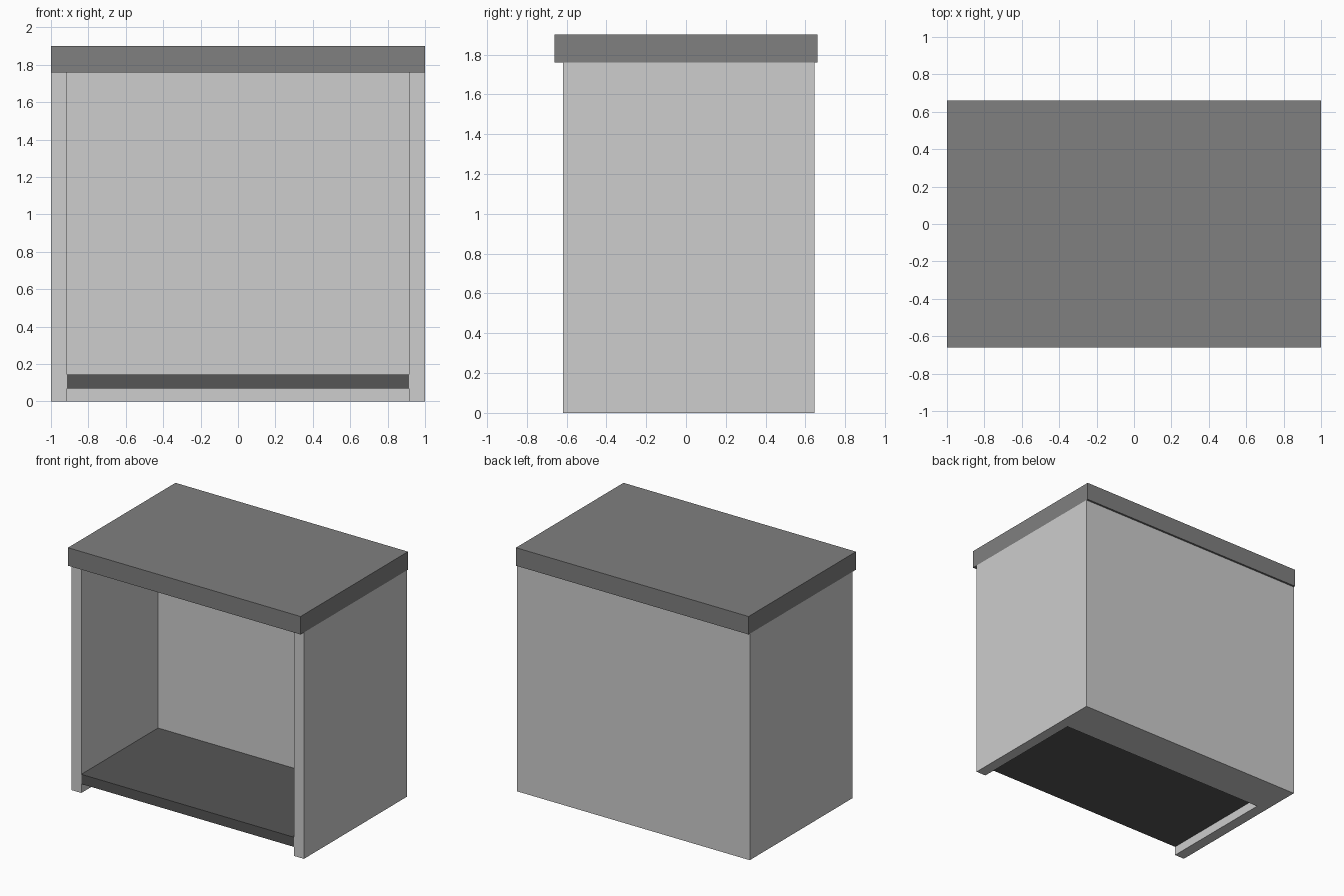
import bpy

if "Cube" in bpy.data.objects:
    bpy.data.objects.remove(bpy.data.objects["Cube"])


def material(name, v):
    m = bpy.data.materials.new(name)
    m.diffuse_color = (v, v, v, 1)
    m.use_nodes = True
    m.node_tree.nodes["Principled BSDF"].inputs["Base Color"].default_value = m.diffuse_color
    return m


light_grey = material("light grey", 0.61)
mid_grey = material("mid grey", 0.215)
dark_grey = material("dark grey", 0.092)


def box(name, lo, hi, mat):
    """Axis-aligned box between two corners."""
    bpy.ops.mesh.primitive_cube_add(size=1)
    o = bpy.context.object
    o.name = name
    for v in o.data.vertices:
        v.co = [(a + b) / 2 + c * (b - a) for a, b, c in zip(lo, hi, v.co)]
    o.data.materials.append(mat)
    return o


FRONT, BACK, INNER = -0.618, 0.645, 0.325   # depth stations
HALF, THICK, TOP = 1.0, 0.085, 1.76
W = HALF - THICK

# Side panels
for side, x in (("left", -HALF), ("right", W)):
    box(side + "_panel", (x, FRONT, 0), (x + THICK, BACK, TOP), light_grey)

# Thick back between the sides
box("back_panel", (-W, INNER, 0), (W, BACK, TOP), light_grey)

# Raised floor shelf
box("floor_shelf", (-W, FRONT, 0.07), (W, INNER, 0.145), dark_grey)

# Overhanging top slab
box("top_slab", (-HALF, -0.66, TOP), (HALF, 0.66, 1.90), mid_grey)
